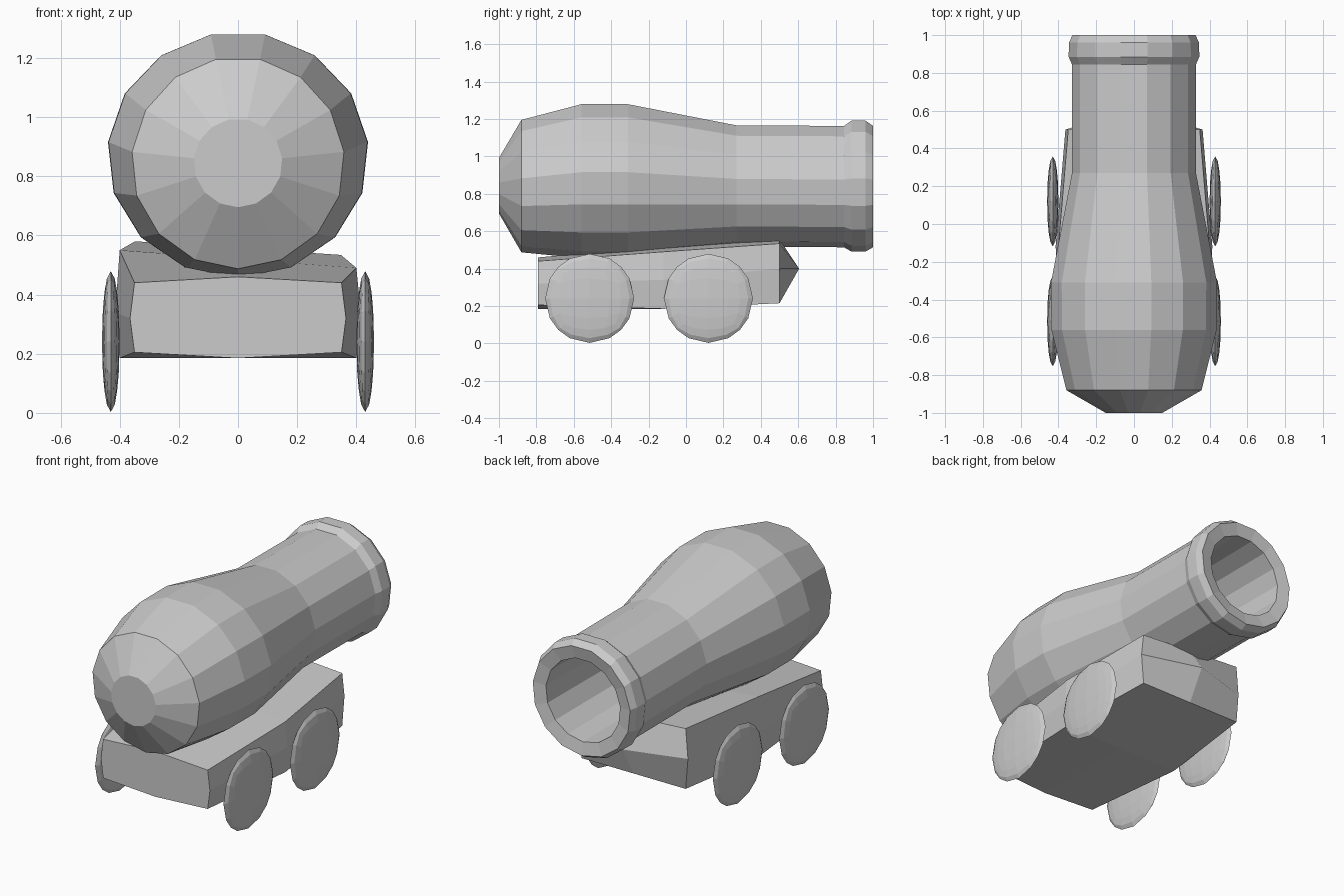
import bpy, bmesh, math

if "Cube" in bpy.data.objects:
    bpy.data.objects.remove(bpy.data.objects["Cube"])


def finish(bm, name):
    bmesh.ops.recalc_face_normals(bm, faces=bm.faces)
    mesh = bpy.data.meshes.new(name)
    bm.to_mesh(mesh)
    bm.free()
    obj = bpy.data.objects.new(name, mesh)
    bpy.context.collection.objects.link(obj)
    return obj


# Barrel: 15-sided rings along y as (y, centre z, x radius, z radius), then back into the bore
SIDES = 15
rings = [
    (-1.0, 0.845, 0.15, 0.15),
    (-0.88, 0.845, 0.36, 0.358),
    (-0.56, 0.872, 0.44, 0.416),
    (-0.31, 0.872, 0.442, 0.416),
    (0.27, 0.845, 0.33, 0.328),
    (0.845, 0.842, 0.33, 0.328),
    (0.885, 0.845, 0.348, 0.354),
    (0.96, 0.845, 0.346, 0.354),
    (1.0, 0.842, 0.328, 0.328),
    (0.985, 0.842, 0.25, 0.25),
    (0.30, 0.842, 0.24, 0.24),
]
bm = bmesh.new()
loops = []
for y, cz, rx, rz in rings:
    loop = []
    for i in range(SIDES):
        a = -math.pi / 2 + 2 * math.pi * i / SIDES
        loop.append(bm.verts.new((rx * math.cos(a), y, cz + rz * math.sin(a))))
    loops.append(loop)
for a, b in zip(loops, loops[1:]):
    for i in range(SIDES):
        j = (i + 1) % SIDES
        bm.faces.new((a[i], a[j], b[j], b[i]))
bm.faces.new(loops[0])
bm.faces.new(loops[-1])
finish(bm, "barrel")

# Carriage: once-divided block, bulged at the sides and pointed at the rear
bm = bmesh.new()
bmesh.ops.create_cube(bm, size=2)
bmesh.ops.subdivide_edges(bm, edges=bm.edges[:], cuts=1, use_grid_fill=True)
for v in bm.verts:
    i, j, k = (round(c) for c in v.co)
    x = i * ((0.35, 0.40, 0.348)[j + 1] + (0.015 if k == 0 else 0))
    y = (-0.79, -0.12, 0.5)[j + 1]
    if i == 0 and j == 1 and k == 0:
        y = 0.605
    if k == 1:
        z = (0.44, 0.52, 0.557)[j + 1] - i * (0, 0.03, 0.023)[j + 1]
    elif k == 0:
        z = (0.32, 0.34, 0.40)[j + 1]
    else:
        z = (0.205, 0.185, 0.215)[j + 1]
    if i == 0 and j == -1:
        z += 0.02 * k
    v.co = (x, y, z)
finish(bm, "carriage")

# Wheels: flattened block spheres
for side, sx in (("left", -1), ("right", 1)):
    for place, y in (("front", -0.515), ("rear", 0.12)):
        bm = bmesh.new()
        bmesh.ops.create_cube(bm, size=2)
        bmesh.ops.subdivide_edges(bm, edges=bm.edges[:], cuts=3, use_grid_fill=True)
        for v in bm.verts:
            n = v.co.normalized()
            v.co = (sx * 0.43 + n.x * 0.03, y + n.y * 0.238, 0.241 + n.z * 0.238)
        finish(bm, f"{side}_{place}_wheel")
